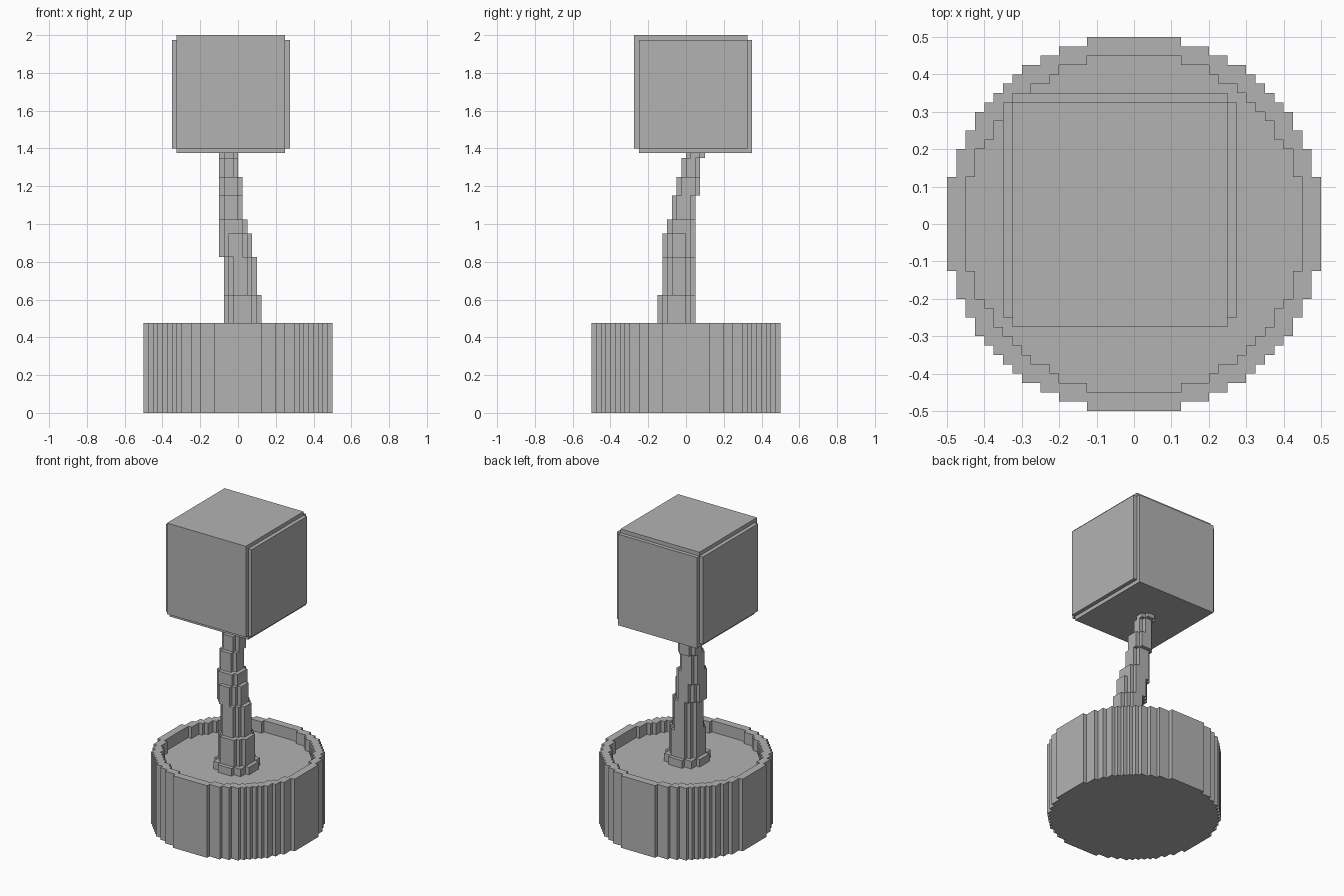
import bpy, bmesh

if "Cube" in bpy.data.objects:
    bpy.data.objects.remove(bpy.data.objects["Cube"], do_unlink=True)

V = 0.025  # size of one block step

grey = bpy.data.materials.new("plain_grey")
grey.use_nodes = True
colour = (0.45, 0.45, 0.45, 1)
grey.diffuse_color = colour
grey.node_tree.nodes["Principled BSDF"].inputs["Base Color"].default_value = colour


def finish(bm, name):
    bmesh.ops.recalc_face_normals(bm, faces=bm.faces)
    mesh = bpy.data.meshes.new(name)
    bm.to_mesh(mesh)
    bm.free()
    mesh.materials.append(grey)
    obj = bpy.data.objects.new(name, mesh)
    bpy.context.collection.objects.link(obj)
    return obj


def extrude(bm, vector):
    bmesh.ops.remove_doubles(bm, verts=bm.verts, dist=V / 10)
    out = bmesh.ops.extrude_face_region(bm, geom=list(bm.faces), use_keep_orig=True)
    top = [g for g in out["geom"] if isinstance(g, bmesh.types.BMVert)]
    bmesh.ops.translate(bm, verts=top, vec=vector)


def stepped_disc(name, count, cx, cy, z0, z1, hole=0):
    """Upright prism with a stair-stepped round outline, count blocks across."""
    bm = bmesh.new()
    limit, inner = [(n / 2) ** 2 * 1.016 for n in (count, hole)]
    for i in range(count):
        for j in range(count):
            x, y = i - count / 2, j - count / 2
            d = (x + 0.5) ** 2 + (y + 0.5) ** 2
            if not (inner < d <= limit):
                continue
            corners = ((x, y), (x + 1, y), (x + 1, y + 1), (x, y + 1))
            bm.faces.new([bm.verts.new((cx + a * V, cy + b * V, z0)) for a, b in corners])
    extrude(bm, (0, 0, z1 - z0))
    if not hole:
        bmesh.ops.dissolve_limit(bm, angle_limit=0.01, verts=bm.verts, edges=bm.edges)
    return finish(bm, name)


def prism_x(name, outline, x0, x1):
    """Outline given in y and z, extruded along x."""
    bm = bmesh.new()
    bm.faces.new([bm.verts.new((x0, y, z)) for y, z in outline])
    extrude(bm, (x1 - x0, 0, 0))
    return finish(bm, name)


# Pot wall and the soil inside it
stepped_disc("pot_wall", 40, 0, 0, 0, 0.475, hole=36)
stepped_disc("soil", 36, 0, 0, 0, 0.4)

# Leaning trunk: blocks across, centre x, centre y, top height
trunk = [
    (10, 0.025, -0.05, 0.45),
    (8, 0.025, -0.05, 0.625),
    (7, 0.0125, -0.0375, 0.825),
    (7, -0.0125, -0.0375, 0.95),
    (6, -0.025, -0.025, 1.025),
    (5, -0.0375, -0.0125, 1.15),
    (5, -0.0375, 0.0125, 1.25),
    (4, -0.05, 0.025, 1.35),
    (4, -0.05, 0.05, 1.375),
]
base = 0.4
for k, (count, cx, cy, top) in enumerate(trunk):
    stepped_disc(f"trunk_section_{k + 1}", count, cx, cy, base, top)
    base = top

# Square crown, notched along two opposite edges, with raised side plates
y0, y1, z0, z1 = -0.275, 0.35, 1.375, 2.0
prism_x("crown", [(y0, z0 + V), (y0 + V, z0 + V), (y0 + V, z0), (y1, z0),
                  (y1, z1 - V), (y1 - V, z1 - V), (y1 - V, z1), (y0, z1)],
        -0.325, 0.25)
side = [(y0 + V, z0 + V), (y1 - V, z0 + V), (y1 - V, z1 - V), (y0 + V, z1 - V)]
prism_x("crown_right_plate", side, -0.35, -0.325)
prism_x("crown_left_plate", side, 0.25, 0.275)
